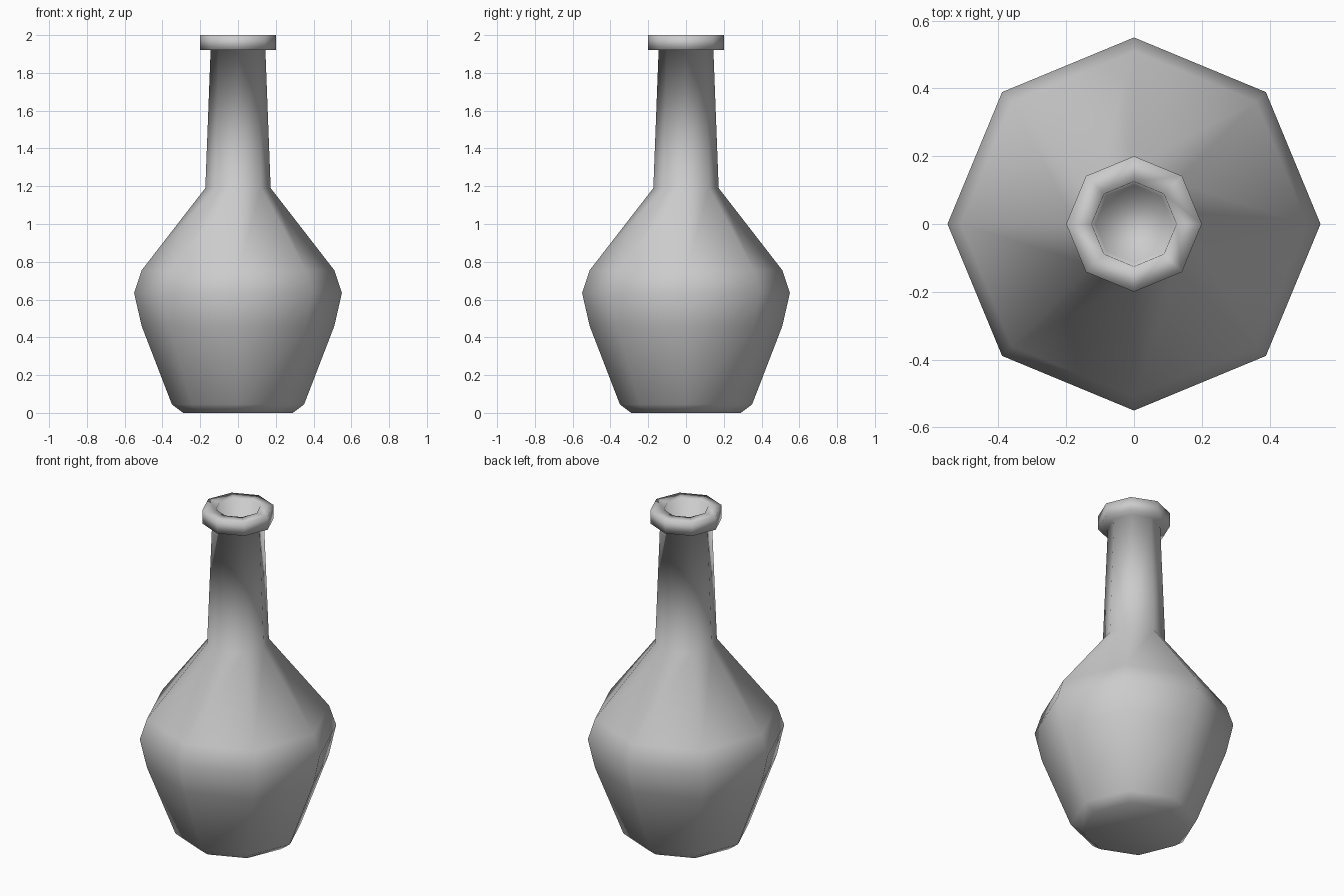
import bpy, bmesh
from math import cos, sin, tau

if "Cube" in bpy.data.objects:
    bpy.data.objects.remove(bpy.data.objects["Cube"])

SIDES = 8

# Profile (radius, height): base, belly, shoulder, neck, lip, mouth recess
PROFILE = [(0.29, 0), (0.35, 0.045), (0.51, 0.46), (0.55, 0.635),
           (0.51, 0.755), (0.173, 1.19), (0.145, 1.92),
           (0.2, 1.92), (0.2, 2.0), (0.125, 2.0), (0.115, 1.72)]


def lathe(name, profile, sides):
    bm = bmesh.new()
    rings = [[bm.verts.new((r * cos(tau * i / sides), r * sin(tau * i / sides), z))
              for i in range(sides)] for r, z in profile]
    for a, b in zip(rings, rings[1:]):
        for i in range(sides):
            j = (i + 1) % sides
            bm.faces.new((a[i], a[j], b[j], b[i]))
    # Flat base and floor of the mouth
    bm.faces.new(rings[0][::-1])
    bm.faces.new(rings[-1])
    bmesh.ops.recalc_face_normals(bm, faces=bm.faces[:])
    for f in bm.faces:
        f.smooth = True
    mesh = bpy.data.meshes.new(name)
    bm.to_mesh(mesh)
    bm.free()
    obj = bpy.data.objects.new(name, mesh)
    bpy.context.collection.objects.link(obj)
    return obj


# Eight-sided bottle, smooth shaded
lathe("bottle", PROFILE, SIDES)
